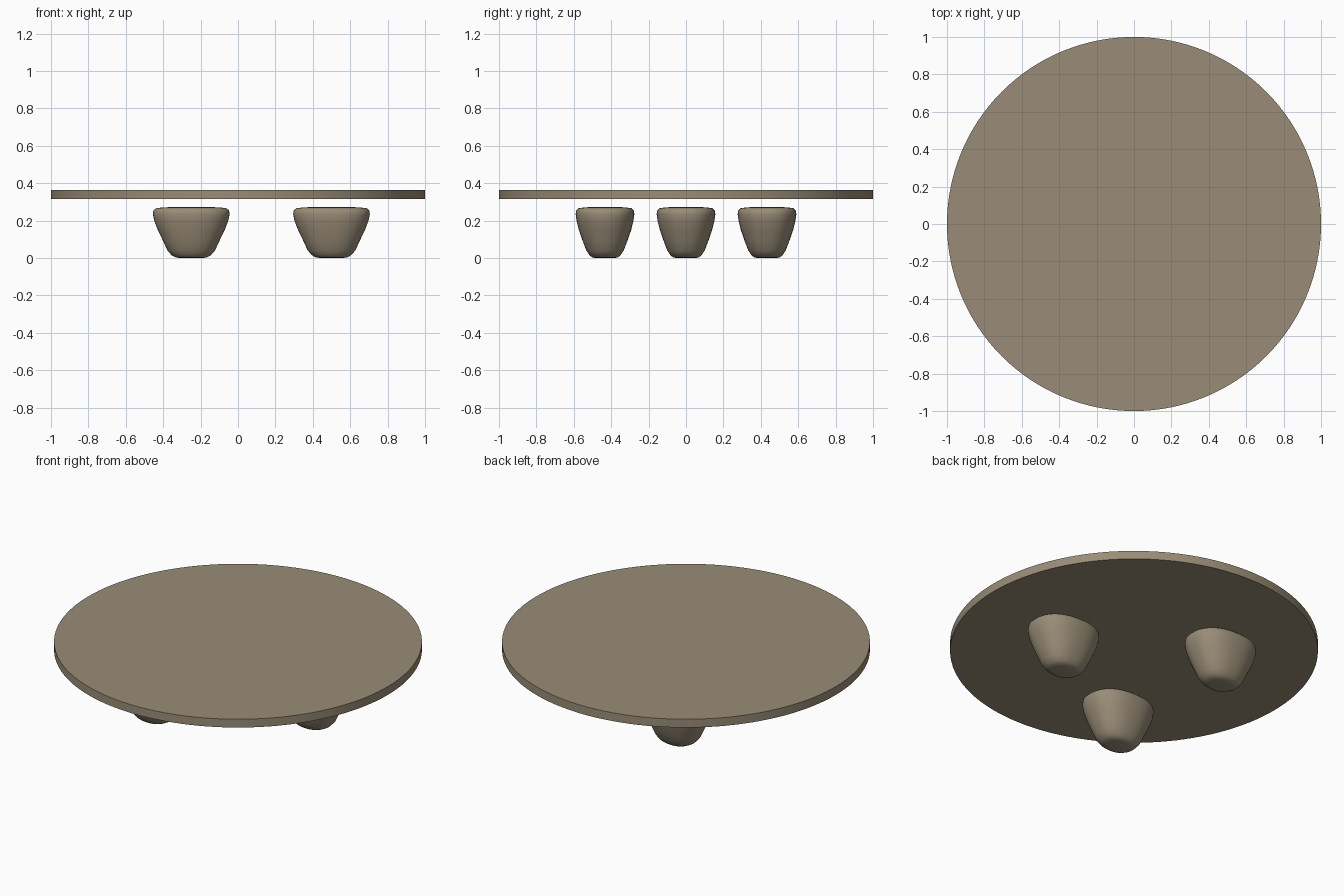
import bpy, bmesh, math

cube = bpy.data.objects.get("Cube")
if cube:
    bpy.data.objects.remove(cube, do_unlink=True)

# Single warm grey-brown colour
brown = bpy.data.materials.new("warm_taupe")
brown.use_nodes = True
COLOUR = (0.32, 0.265, 0.185, 1)
brown.diffuse_color = COLOUR
brown.node_tree.nodes["Principled BSDF"].inputs["Base Color"].default_value = COLOUR


def finish(obj, angle):
    obj.data.materials.append(brown)
    bpy.ops.object.select_all(action='DESELECT')
    obj.select_set(True)
    bpy.context.view_layer.objects.active = obj
    bpy.ops.object.shade_smooth_by_angle(angle=math.radians(angle))


# Round table top
bpy.ops.mesh.primitive_cylinder_add(vertices=128, radius=1, depth=0.05,
                                    location=(0, 0, 0.34))
top = bpy.context.object
top.name = "table_top"
finish(top, 30)

# Stubby foot outline: height, half width in x, half width in y
PROFILE = [(0.0, 0.06, 0.05), (0.004, 0.085, 0.07), (0.015, 0.105, 0.083),
           (0.04, 0.127, 0.1), (0.09, 0.15, 0.119), (0.15, 0.179, 0.14),
           (0.2, 0.198, 0.152), (0.235, 0.205, 0.157), (0.255, 0.202, 0.154),
           (0.266, 0.188, 0.142), (0.271, 0.15, 0.11), (0.273, 0.07, 0.05)]
SEGMENTS = 48
SQUARENESS = 2.3


def soft(value):
    return math.copysign(abs(value) ** (2 / SQUARENESS), value)


def foot(name, x, y):
    bm = bmesh.new()
    rings = []
    for z, rx, ry in PROFILE:
        ring = []
        for i in range(SEGMENTS):
            a = math.tau * i / SEGMENTS
            ring.append(bm.verts.new((rx * soft(math.cos(a)),
                                      ry * soft(math.sin(a)), z)))
        rings.append(ring)
    for low, high in zip(rings, rings[1:]):
        for i in range(SEGMENTS):
            j = (i + 1) % SEGMENTS
            bm.faces.new((low[i], low[j], high[j], high[i]))
    bm.faces.new(rings[0][::-1])
    bm.faces.new(rings[-1])
    mesh = bpy.data.meshes.new(name)
    bm.to_mesh(mesh)
    bm.free()
    obj = bpy.data.objects.new(name, mesh)
    obj.location = (x, y, 0)
    bpy.context.collection.objects.link(obj)
    finish(obj, 80)


# Three feet evenly spaced around the centre, all facing the same way
for n, name in enumerate(("left_foot", "back_right_foot", "front_right_foot")):
    angle = math.tau * n / 3
    foot(name, 0.5 * math.cos(angle), 0.5 * math.sin(angle))
